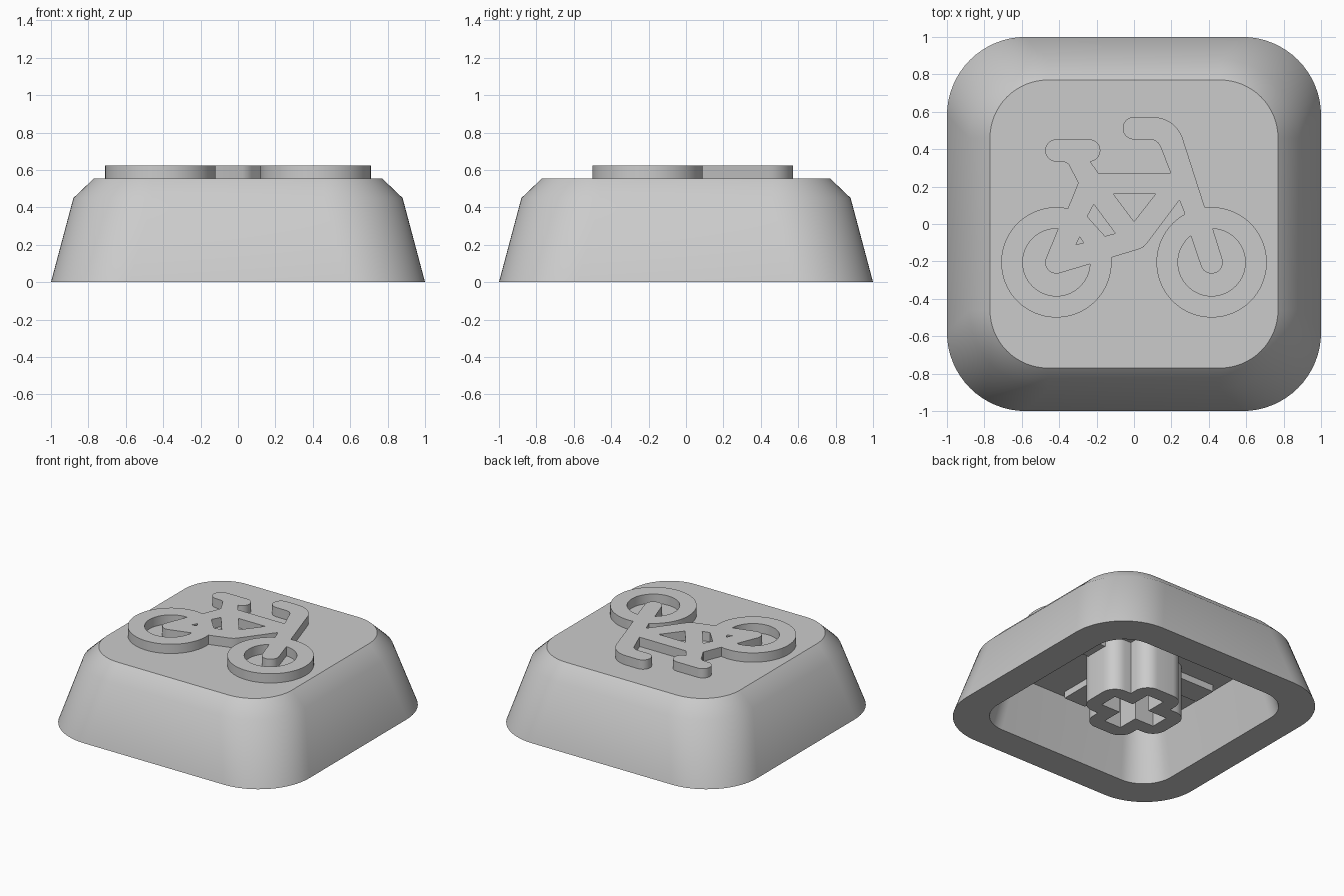
import bpy, bmesh, math

if "Cube" in bpy.data.objects:
    bpy.data.objects.remove(bpy.data.objects["Cube"])

grey = bpy.data.materials.new("plain grey")
grey.diffuse_color = (0.6, 0.6, 0.6, 1)
grey.use_nodes = True
grey.node_tree.nodes["Principled BSDF"].inputs["Base Color"].default_value = grey.diffuse_color


def finish(ob, angle=36):
    ob.data.materials.clear()
    ob.data.materials.append(grey)
    bpy.ops.object.select_all(action='DESELECT')
    ob.select_set(True)
    bpy.context.view_layer.objects.active = ob
    bpy.ops.object.shade_smooth_by_angle(angle=math.radians(angle))


def arc(cx, cy, r, a0, a1, n=16):
    return [(cx + r * math.cos(math.radians(a0 + (a1 - a0) * i / n)),
             cy + r * math.sin(math.radians(a0 + (a1 - a0) * i / n))) for i in range(n + 1)]


def rounded_square(h, r):
    pts = []
    for k, (sx, sy) in enumerate([(1, 1), (-1, 1), (-1, -1), (1, -1)]):
        pts += arc(sx * (h - r), sy * (h - r), r, 90 * k, 90 * k + 90)
    return pts


def plate(name, outlines, z0, z1):
    """Extruded flat shape; later outlines cut holes in the first."""
    cu = bpy.data.curves.new(name, 'CURVE')
    cu.dimensions = '2D'
    cu.fill_mode = 'BOTH'
    cu.extrude = (z1 - z0) / 2
    for pts in outlines:
        sp = cu.splines.new('POLY')
        sp.points.add(len(pts) - 1)
        for p, (x, y) in zip(sp.points, pts):
            p.co = (x, y, 0, 1)
        sp.use_cyclic_u = True
    ob = bpy.data.objects.new(name, cu)
    bpy.context.collection.objects.link(ob)
    bpy.ops.object.select_all(action='DESELECT')
    ob.select_set(True)
    bpy.context.view_layer.objects.active = ob
    bpy.ops.object.convert(target='MESH')
    ob = bpy.context.view_layer.objects.active
    bm = bmesh.new()
    bm.from_mesh(ob.data)
    bmesh.ops.remove_doubles(bm, verts=bm.verts, dist=0.0005)
    bmesh.ops.translate(bm, verts=bm.verts, vec=(0, 0, (z0 + z1) / 2))
    bmesh.ops.recalc_face_normals(bm, faces=bm.faces)
    bm.to_mesh(ob.data)
    bm.free()
    finish(ob)
    return ob


# Hollow cap shell: cavity ceiling, inner wall, rim, outer wall, chamfer, top
bm = bmesh.new()
loops = []
for h, r, z in [(0.68, 0.2, 0.4), (0.77, 0.24, 0), (1, 0.42, 0), (0.88, 0.42, 0.45), (0.77, 0.31, 0.555)]:
    loops.append([bm.verts.new((x, y, z)) for x, y in rounded_square(h, r)])
for a, b in zip(loops, loops[1:]):
    n = len(a)
    for i in range(n):
        j = (i + 1) % n
        bm.faces.new((a[i], a[j], b[j], b[i]))
bm.faces.new(loops[0])
bm.faces.new(loops[-1])
bmesh.ops.recalc_face_normals(bm, faces=bm.faces)
me = bpy.data.meshes.new("cap_shell")
bm.to_mesh(me)
bm.free()
shell = bpy.data.objects.new("cap_shell", me)
bpy.context.collection.objects.link(shell)
finish(shell)

# Raised bicycle symbol
W, Y, R = 0.415, -0.205, 0.295
outline = (arc(-W, Y, R, 78, 365, 56)                          # rear wheel
           + [(0.025, -0.135), (0.052, -0.122), (0.072, -0.10), (0.243, 0.128)]
           + arc(W, Y, R, 119, 457, 64)                        # front wheel
           + arc(0.10, 0.402, 0.17, 14, 90, 10)                # handlebar
           + arc(0, 0.512, 0.06, 90, 270)
           + arc(0.085, 0.392, 0.06, 90, 20, 6)
           + [(0.197, 0.272), (-0.19, 0.272), (-0.235, 0.335)]
           + arc(-0.24, 0.393, 0.06, -80, 90)                  # saddle
           + arc(-W, 0.393, 0.06, 90, 270)
           + [(-0.375, 0.333), (-0.35, 0.32), (-0.298, 0.22)])
rear_gap = arc(-W, Y, 0.18, 87, 357, 48) + arc(-W, Y, 0.06, 285, 165, 10)
front_gap = arc(W, Y, 0.18, 128, 448, 56) + arc(W, Y, 0.06, 12, -162, 14)
frame_gap = [(-0.11, 0.16), (0.115, 0.16), (0, 0.013)]
seat_gap = [(-0.215, 0.105), (-0.25, 0.04), (-0.155, -0.065), (-0.10, -0.05)]
stay_gap = [(-0.29, -0.07), (-0.31, -0.11), (-0.27, -0.10)]
plate("bicycle_symbol", [outline, rear_gap, front_gap, frame_gap, seat_gap, stay_gap], 0.545, 0.625)

# Mounting stem with cross-shaped socket
L, S, T = 0.228, 0.07, 0.105
stem, socket = [], []
for k in range(4):
    c, s = round(math.cos(k * math.pi / 2)), round(math.sin(k * math.pi / 2))
    arm = arc(L, -S, T, -90, 0, 8) + arc(L, S, T, 0, 90, 8) + [(S + T, S + T)]
    slot = [(L, -S), (L, S), (S, S)]
    stem += [(x * c - y * s, x * s + y * c) for x, y in arm]
    socket += [(x * c - y * s, x * s + y * c) for x, y in slot]
plate("stem", [stem, socket], 0, 0.41)

# Crossed ribs under the ceiling
for name, hx, hy in [("rib_across", 0.63, 0.09), ("rib_along", 0.09, 0.63)]:
    for sgn in (-1, 1):
        a, b = 0.3, 0.63
        rect = [(a, -0.09), (b, -0.09), (b, 0.09), (a, 0.09)]
        pts = [(x * sgn, y * sgn) if hx > hy else (-y * sgn, x * sgn) for x, y in rect]
        plate(name, [pts], 0.35, 0.41)
